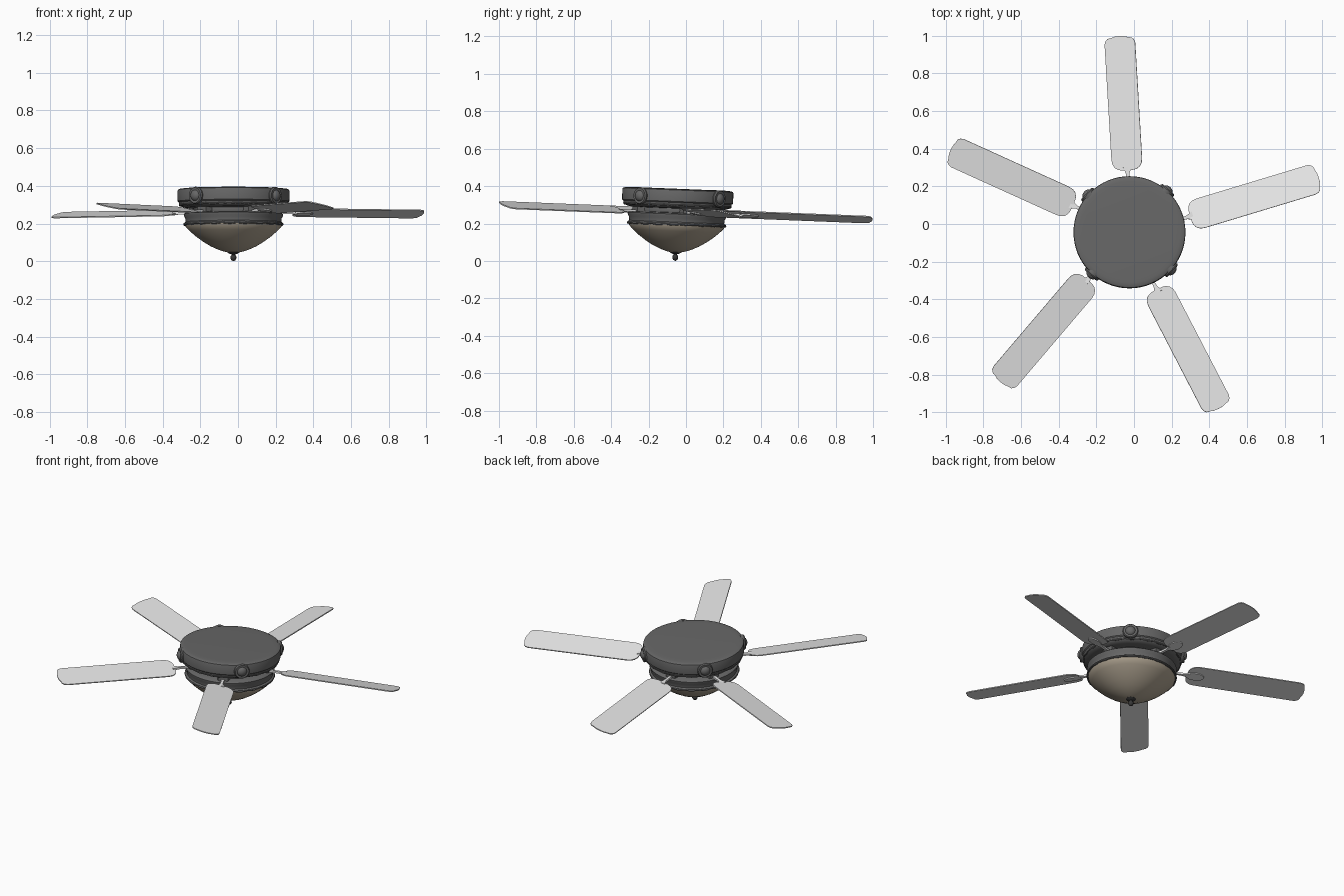
import bpy, bmesh, math
from mathutils import Matrix

if "Cube" in bpy.data.objects:
    bpy.data.objects.remove(bpy.data.objects["Cube"])


def material(name, r, g, b):
    m = bpy.data.materials.new(name)
    m.diffuse_color = (r, g, b, 1)
    m.use_nodes = True
    m.node_tree.nodes["Principled BSDF"].inputs["Base Color"].default_value = m.diffuse_color
    return m


DARK = material("dark_metal", 0.135, 0.135, 0.135)
BLACK = material("black_metal", 0.04, 0.04, 0.04)
LIGHT = material("light_grey", 0.82, 0.82, 0.82)
GLASS = material("warm_glass", 0.43, 0.37, 0.285)

# The whole fan leans slightly towards the back
FAN = Matrix.Translation((-0.024, -0.058, 0)) @ Matrix.Rotation(-0.04, 4, 'X')


def finish(name, bm, mat, matrix, angle=35):
    bmesh.ops.remove_doubles(bm, verts=bm.verts, dist=1e-6)
    bmesh.ops.recalc_face_normals(bm, faces=bm.faces)
    me = bpy.data.meshes.new(name)
    bm.to_mesh(me)
    bm.free()
    me.materials.append(mat)
    me.transform(matrix)
    ob = bpy.data.objects.new(name, me)
    bpy.context.collection.objects.link(ob)
    bpy.ops.object.select_all(action='DESELECT')
    ob.select_set(True)
    bpy.context.view_layer.objects.active = ob
    bpy.ops.object.shade_smooth_by_angle(angle=math.radians(angle))
    return ob


def lathe(name, profile, mat, matrix=FAN, n=64, waves=0, depth=0.0, closed=False):
    """Spin (radius, height) points about z; waves ripple the height."""
    bm = bmesh.new()
    rings = []
    for r, z in profile:
        ring = []
        for i in range(n):
            a = 2 * math.pi * i / n
            ring.append(bm.verts.new((r * math.cos(a), r * math.sin(a),
                                      z + depth * math.sin(waves * a))))
        rings.append(ring)
    pairs = list(zip(rings, rings[1:]))
    if closed:
        pairs.append((rings[-1], rings[0]))
    for lo, hi in pairs:
        for i in range(n):
            j = (i + 1) % n
            bm.faces.new((lo[i], lo[j], hi[j], hi[i]))
    if not closed:
        bm.faces.new(rings[0])
        bm.faces.new(rings[-1])
    return finish(name, bm, mat, matrix)


def circle_profile(r, z, s, n=8):
    return [(r + s * math.cos(2 * math.pi * k / n), z + s * math.sin(2 * math.pi * k / n))
            for k in range(n)]


def slab(name, outline, z0, z1, mat, matrix):
    """Flat plate from a closed outline."""
    bm = bmesh.new()
    face = bm.faces.new([bm.verts.new((x, y, z0)) for x, y in outline])
    ext = bmesh.ops.extrude_face_region(bm, geom=[face])
    bmesh.ops.translate(bm, vec=(0, 0, z1 - z0),
                        verts=[v for v in ext['geom'] if isinstance(v, bmesh.types.BMVert)])
    return finish(name, bm, mat, matrix)


# Motor housing: upper drum
lathe("motor_housing", [(0.20, 0.280), (0.255, 0.283), (0.280, 0.291), (0.289, 0.302),
                        (0.290, 0.312), (0.296, 0.318), (0.297, 0.330), (0.297, 0.372),
                        (0.295, 0.379), (0.287, 0.383), (0.270, 0.385), (0.245, 0.386)], DARK)
lathe("housing_trim", circle_profile(0.284, 0.299, 0.006), DARK,
      n=120, waves=20, depth=0.002, closed=True)

# Narrow core where the blade arms are fixed
lathe("motor_core", [(0.19, 0.25), (0.21, 0.255), (0.215, 0.27), (0.21, 0.288), (0.19, 0.295)], DARK)

# Lower band that carries the light bowl
lathe("light_fitter", [(0.25, 0.190), (0.264, 0.194), (0.264, 0.202), (0.254, 0.208),
                       (0.256, 0.228), (0.263, 0.240), (0.264, 0.250), (0.256, 0.256),
                       (0.19, 0.260)], DARK)
lathe("fitter_trim", circle_profile(0.260, 0.196, 0.006), DARK,
      n=120, waves=20, depth=0.002, closed=True)

# Glass bowl
lathe("light_bowl", [(0.015, 0.044), (0.045, 0.050), (0.080, 0.061), (0.120, 0.079),
                     (0.160, 0.103), (0.200, 0.132), (0.232, 0.160), (0.254, 0.183),
                     (0.257, 0.195)], GLASS)

# Finial under the bowl
lathe("finial", [(0.003, 0.001), (0.011, 0.006), (0.016, 0.016), (0.015, 0.026), (0.009, 0.033),
                 (0.009, 0.036), (0.022, 0.040), (0.030, 0.046), (0.028, 0.052), (0.010, 0.056)],
      BLACK, n=24)

# Four round medallions on the drum
for k in range(4):
    m = (FAN @ Matrix.Rotation(math.radians(48 + 90 * k), 4, 'Z')
         @ Matrix.Translation((0.283, 0, 0.341)) @ Matrix.Rotation(math.pi / 2, 4, 'Y'))
    lathe(f"medallion_{k + 1}", [(0.045, 0.0), (0.046, 0.018), (0.041, 0.025), (0.034, 0.024),
                                 (0.029, 0.024), (0.026, 0.029), (0.020, 0.035),
                                 (0.010, 0.039), (0.002, 0.040)], DARK, m, n=32)

# Blades with their arms, set slightly off the radial line
half = [(0, 0.034), (0.005, 0.052), (0.016, 0.068), (0.034, 0.079), (0.058, 0.083), (0.10, 0.083),
        (0.672, 0.083), (0.690, 0.077), (0.701, 0.066), (0.705, 0.045), (0.711, 0.025)]
blade_outline = half + [(0.713, 0)] + [(x, -y) for x, y in reversed(half)]
arm_half = [(-0.15, 0.022), (-0.11, 0.012), (-0.06, 0.008), (-0.02, 0.009), (0.015, 0.022)]
arm_outline = arm_half + [(x, -y) for x, y in reversed(arm_half)]
oval = [(0.048 + 0.055 * math.cos(math.pi * k / 12), 0.031 * math.sin(math.pi * k / 12))
        for k in range(24)]

for k, deg in enumerate((16.8, 93.4, 155.6, 229.6, 297.4)):
    base = (FAN @ Matrix.Rotation(math.radians(deg), 4, 'Z')
            @ Matrix.Translation((0.334, -0.009, 0.262)))
    pitched = base @ Matrix.Rotation(-0.21, 4, 'X')
    slab(f"blade_{k + 1}", blade_outline, -0.003, 0.003, LIGHT, pitched)
    slab(f"blade_plate_{k + 1}", oval, -0.009, -0.003, LIGHT, pitched)
    slab(f"blade_arm_{k + 1}", arm_outline, -0.008, 0.004, LIGHT, base)
    # Dark mounting foot joining the arm to the core
    slab(f"arm_foot_{k + 1}", [(-0.15, -0.045), (-0.085, -0.03), (-0.085, 0.03), (-0.15, 0.045)],
         -0.006, 0.022, DARK, base)
